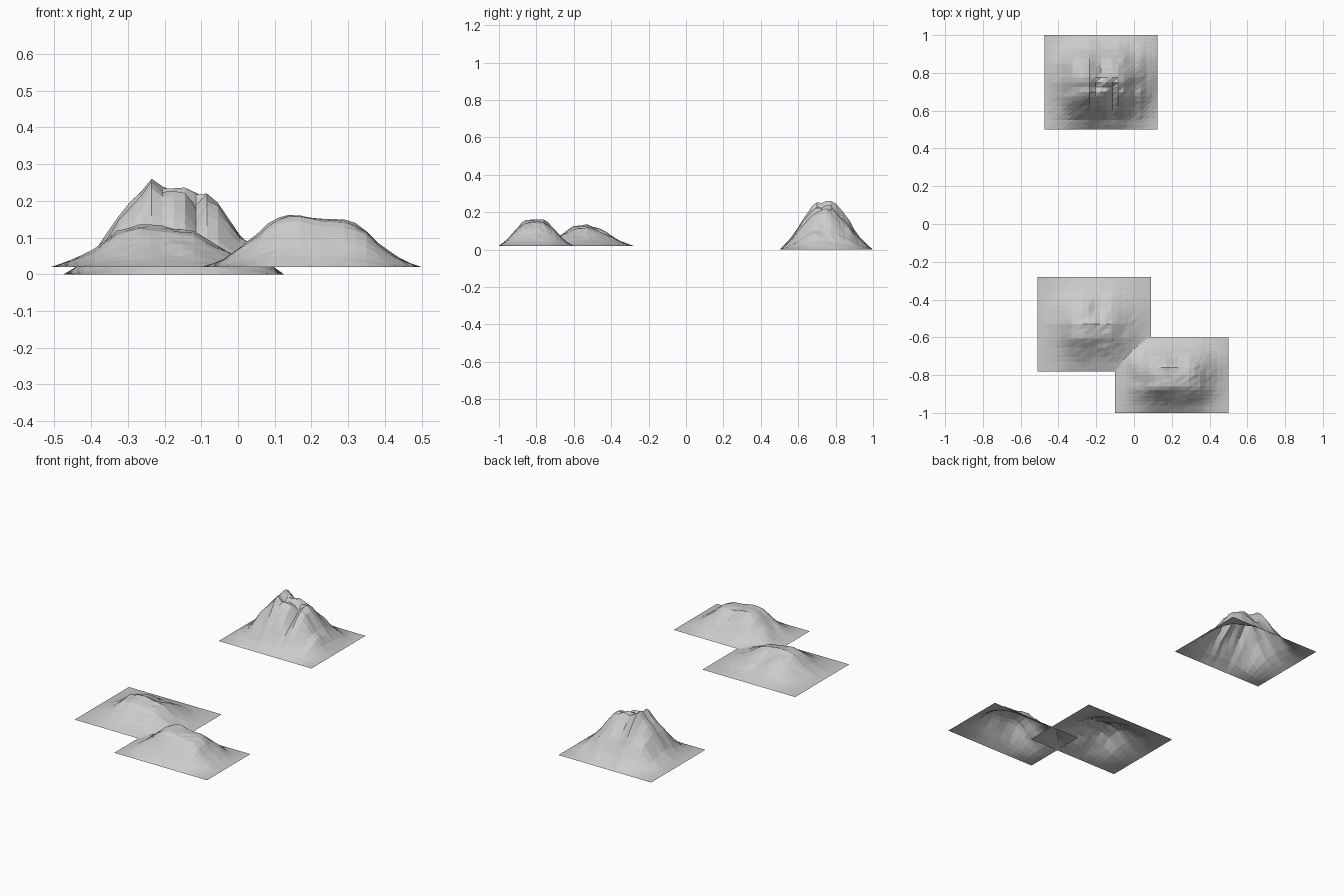
import bpy, bmesh, math
from mathutils import Vector, noise

if "Cube" in bpy.data.objects:
    bpy.data.objects.remove(bpy.data.objects["Cube"])


def profile(points, t):
    """Linear interpolation along a ridge outline."""
    for (a, ha), (b, hb) in zip(points, points[1:]):
        if t <= b:
            return ha + (hb - ha) * max(0, (t - a)) / (b - a)
    return points[-1][1]


def mountain(name, front, side, base, peak, gullies, rough, seed, nx=20, ny=20):
    """Open terrain sheet: product of front and side outlines, carved and roughened."""
    x0, x1, y0, y1 = front[0][0], front[-1][0], side[0][0], side[-1][0]
    bm = bmesh.new()
    rows = []
    for j in range(ny + 1):
        row = []
        for i in range(nx + 1):
            x, y = x0 + (x1 - x0) * i / nx, y0 + (y1 - y0) * j / ny
            f = (profile(front, x) - base) / (peak - base)
            g = (profile(side, y) - base) / (peak - base)
            h = f * g
            for gx, gy, rx, ry, depth in gullies:
                h *= 1 - depth * math.exp(-((x - gx) / rx) ** 2 - ((y - gy) / ry) ** 2)
            n = noise.noise(Vector((x * 14 + seed, y * 14, seed * 1.7)))
            n += 0.5 * noise.noise(Vector((x * 31, y * 31 + seed, seed)))
            h *= 1 + rough * n * (1 - 0.6 * h)
            row.append(bm.verts.new((x, y, base + (peak - base) * min(h, 1))))
        rows.append(row)
    for j in range(ny):
        for i in range(nx):
            a, b = rows[j][i], rows[j][i + 1]
            c, d = rows[j + 1][i + 1], rows[j + 1][i]
            bm.faces.new((a, b, c))
            bm.faces.new((a, c, d))
    mesh = bpy.data.meshes.new(name)
    bm.to_mesh(mesh)
    bm.free()
    bpy.context.collection.objects.link(bpy.data.objects.new(name, mesh))


# Tall craggy peak at the back
mountain("tall_mountain",
         [(-.475, 0), (-.43, .03), (-.38, .075), (-.31, .19), (-.275, .215), (-.235, .275),
          (-.205, .255), (-.15, .25), (-.11, .22), (-.075, .225), (-.05, .185),
          (0, .11), (.03, .09), (.07, .04), (.125, 0)],
         [(.5, 0), (.55, .05), (.6, .13), (.65, .205), (.69, .255), (.72, .25), (.76, .275),
          (.8, .235), (.87, .16), (.92, .075), (.96, .03), (1, 0)],
         0, .275, [(-.16, .83, .025, .06, .25), (-.12, .66, .02, .07, .22)], .17, 3.3)

# Low mountain at the front left
mountain("low_mountain",
         [(-.51, .02), (-.45, .04), (-.4, .065), (-.33, .115), (-.27, .14), (-.2, .132),
          (-.11, .115), (-.06, .08), (0, .05), (.05, .03), (.09, .02)],
         [(-.78, .02), (-.72, .045), (-.66, .085), (-.6, .125), (-.53, .14), (-.47, .115),
          (-.42, .09), (-.35, .045), (-.28, .02)],
         .02, .14, [(-.19, -.44, .03, .06, .2)], .17, 7.1)

# Broad mountain at the front right
mountain("broad_mountain",
         [(-.1, .02), (-.05, .035), (0, .07), (.05, .11), (.1, .15), (.15, .165), (.2, .157),
          (.3, .147), (.35, .115), (.4, .07), (.45, .038), (.5, .02)],
         [(-1, .02), (-.95, .06), (-.91, .11), (-.87, .155), (-.8, .165), (-.75, .157),
          (-.7, .11), (-.65, .05), (-.6, .02)],
         .02, .165, [(.22, -.72, .03, .04, .15)], .18, 11.9)
